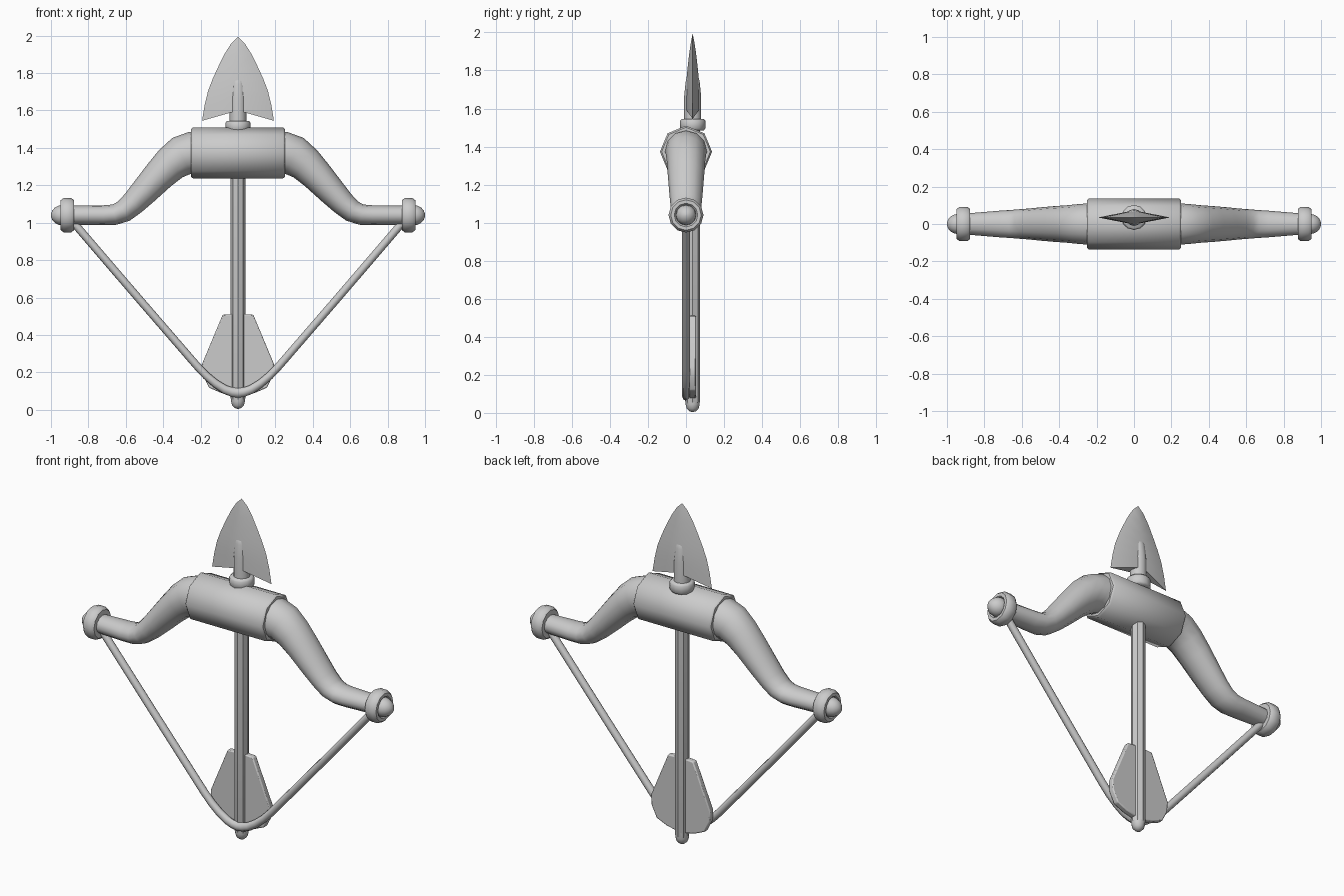
import bpy, bmesh, math
from mathutils import Vector

if "Cube" in bpy.data.objects:
    bpy.data.objects.remove(bpy.data.objects["Cube"])

ARROW_Y = 0.035


def finish(name, bm, angle=50, bevel=0):
    bmesh.ops.remove_doubles(bm, verts=bm.verts, dist=1e-5)
    bmesh.ops.recalc_face_normals(bm, faces=bm.faces)
    me = bpy.data.meshes.new(name)
    bm.to_mesh(me)
    bm.free()
    ob = bpy.data.objects.new(name, me)
    bpy.context.collection.objects.link(ob)
    bpy.ops.object.select_all(action='DESELECT')
    ob.select_set(True)
    bpy.context.view_layer.objects.active = ob
    if bevel:
        m = ob.modifiers.new("edge", 'BEVEL')
        m.width, m.segments, m.limit_method = bevel, 2, 'ANGLE'
    bpy.ops.object.shade_smooth_by_angle(angle=math.radians(angle))
    return ob


def skin(bm, rings):
    # Join successive rings and cap both ends
    vr = [[bm.verts.new(p) for p in ring] for ring in rings]
    n = len(vr[0])
    for a, b in zip(vr, vr[1:]):
        for i in range(n):
            j = (i + 1) % n
            bm.faces.new((a[i], a[j], b[j], b[i]))
    bm.faces.new(vr[0])
    bm.faces.new(vr[-1])


def tube(name, path, sides):
    # path: x, z, half width in the bow plane, half width along y
    pts = [Vector((p[0], 0, p[1])) for p in path]
    rings = []
    for i, (x, z, rn, ry) in enumerate(path):
        d = (pts[min(i + 1, len(pts) - 1)] - pts[max(i - 1, 0)]).normalized()
        nrm = Vector((-d.z, 0, d.x))
        ring = []
        for k in range(sides):
            a = math.tau * k / sides
            ring.append(pts[i] + nrm * rn * math.cos(a) + Vector((0, ry * math.sin(a), 0)))
        rings.append(ring)
    bm = bmesh.new()
    skin(bm, rings)
    return finish(name, bm)


def lathe(name, profile, sides, centre, axis, angle=50):
    # profile: radius, distance along the axis
    c = Vector(centre)
    rings = []
    for r, h in profile:
        ring = []
        for k in range(sides):
            a = math.tau * k / sides
            u, v = r * math.cos(a), r * math.sin(a)
            ring.append(c + Vector((h, v, u) if axis == 'x' else (v, u, h)))
        rings.append(ring)
    bm = bmesh.new()
    skin(bm, rings)
    return finish(name, bm, angle)


# Eight-sided grip
lathe("grip", [(.128, -.25), (.137, -.24), (.137, .24), (.128, .25)], 8, (0, 0, 1.373), 'x')

# Limbs, end rings and rounded tips
limb = [(.20, 1.374, .112, .113), (.25, 1.373, .112, .11), (.30, 1.358, .108, .106),
        (.36, 1.315, .096, .10), (.42, 1.255, .086, .096), (.50, 1.168, .075, .089),
        (.56, 1.105, .066, .083), (.61, 1.062, .06, .079), (.66, 1.043, .055, .075),
        (.72, 1.04, .053, .071), (.95, 1.04, .05, .052)]
for s, side in ((1, "right"), (-1, "left")):
    tube("limb_" + side, [(s * x, z, a, b) for x, z, a, b in limb], 12)
    lathe("end_ring_" + side, [(.062, -.036), (.08, -.036), (.092, -.02), (.092, .02),
                               (.08, .036), (.062, .036), (.05, .02)],
          12, (s * .912, 0, 1.04), 'x') if s > 0 else \
        lathe("end_ring_" + side, [(.05, -.02), (.062, -.036), (.08, -.036), (.092, -.02),
                                   (.092, .02), (.08, .036), (.062, .036)],
              12, (s * .912, 0, 1.04), 'x')
    dome = [(.054 * math.cos(t), s * .06 * math.sin(t))
            for t in [math.radians(d) for d in (-30, 0, 20, 40, 60, 78, 89)]]
    lathe("tip_" + side, dome, 12, (s * .94, 0, 1.04), 'x')

# Drawn string
half = [(.90, 1.02), (.86, .978), (.54, .605), (.22, .235), (.17, .182), (.12, .14),
        (.07, .108), (.03, .094)]
path = half + [(0, .09)] + [(-x, z) for x, z in reversed(half)]
tube("string", [(x, z, .021 + .005 * max(0, 1 - abs(x) / .15), .021) for x, z in path], 8)

# Arrow shaft, rounded nock, collar and head socket
lathe("shaft", [(.036, .05), (.039, .06), (.039, 1.56)], 8, (0, ARROW_Y, 0), 'z', 40)
lathe("nock", [(.002, .004), (.018, .009), (.031, .023), (.037, .045), (.037, .08)],
      12, (0, ARROW_Y, 0), 'z')
lathe("collar", [(.058, 1.485), (.067, 1.495), (.067, 1.535), (.058, 1.545)],
      12, (0, ARROW_Y, 0), 'z')
lathe("head_socket", [(.045, 1.50), (.045, 1.66), (.037, 1.74), (.03, 1.77), (.016, 1.787),
                      (.002, 1.792)], 12, (0, ARROW_Y, 0), 'z')

# Arrowhead: ridged blade with swept-back barbs
outline = [(.035, 1.96), (.07, 1.905), (.105, 1.835), (.135, 1.77), (.16, 1.705),
           (.178, 1.63), (.192, 1.545)]
bm = bmesh.new()
for s in (1, -1):
    tip = bm.verts.new((0, ARROW_Y, 1.993))
    edge = [bm.verts.new((s * x, ARROW_Y, z)) for x, z in outline]
    for f in (1, -1):
        # Ridge runs down the middle, thickening towards the barbs
        ridge = [bm.verts.new((0, ARROW_Y + f * t, z)) for t, z in
                 ((.009, 1.95), (.018, 1.89), (.026, 1.82), (.032, 1.76),
                  (.036, 1.71), (.038, 1.66), (.038, 1.60))]
        bm.faces.new((tip, edge[0], ridge[0]))
        for i in range(len(edge) - 1):
            bm.faces.new((edge[i], edge[i + 1], ridge[i + 1], ridge[i]))
        base = bm.verts.new((0, ARROW_Y, 1.60))
        bm.faces.new((ridge[-1], edge[-1], base))
finish("arrowhead", bm, 30)

# Fletching: one plate on each side of the shaft
fin = [(.02, .512), (.082, .508), (.192, .245), (.188, .185), (.155, .118), (.09, .09), (.02, .075)]
for s, side in ((1, "right"), (-1, "left")):
    bm = bmesh.new()
    skin(bm, [[(s * x, ARROW_Y + y, z) for x, z in fin] for y in (-.017, .017)])
    finish("fletching_" + side, bm, 30, .006)
